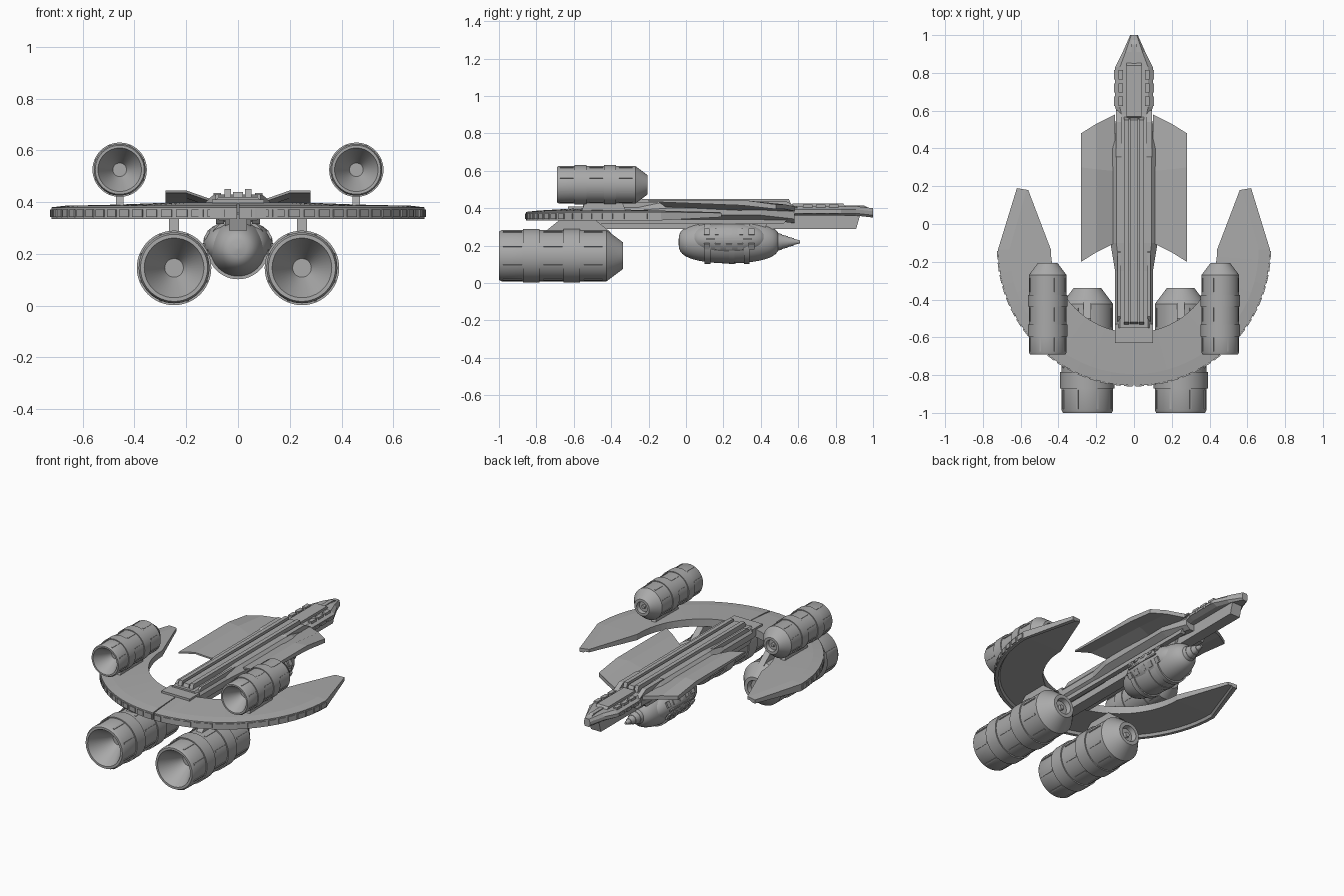
import bpy, bmesh, math
from mathutils import Matrix, Vector

default_cube = bpy.data.objects.get("Cube")
if default_cube:
    bpy.data.objects.remove(default_cube, do_unlink=True)

hull_colour = (0.4, 0.4, 0.4, 1)
grey = bpy.data.materials.new("hull_grey")
grey.use_nodes = True
grey.diffuse_color = hull_colour
grey.node_tree.nodes["Principled BSDF"].inputs["Base Color"].default_value = hull_colour


def finish(name, bm, smooth=False):
    bmesh.ops.recalc_face_normals(bm, faces=bm.faces)
    mesh = bpy.data.meshes.new(name)
    bm.to_mesh(mesh)
    bm.free()
    mesh.materials.append(grey)
    part = bpy.data.objects.new(name, mesh)
    bpy.context.collection.objects.link(part)
    if smooth:
        bpy.ops.object.select_all(action='DESELECT')
        part.select_set(True)
        bpy.context.view_layer.objects.active = part
        bpy.ops.object.shade_smooth_by_angle(angle=math.radians(28))


def loft(name, rings, smooth=False):
    """Skin closed rings of points and cap both ends."""
    bm = bmesh.new()
    rows = [[bm.verts.new(point) for point in ring] for ring in rings]
    count = len(rows[0])
    for back, front in zip(rows, rows[1:]):
        for i in range(count):
            j = (i + 1) % count
            bm.faces.new((back[i], back[j], front[j], front[i]))
    bm.faces.new(rows[0])
    bm.faces.new(reversed(rows[-1]))
    finish(name, bm, smooth)


def lathe(name, profile, center, scale=1, sides=48):
    """Turn (length, radius) pairs about a lengthwise axis."""
    x, y, z = center
    turns = [math.tau * i / sides for i in range(sides)]
    loft(name, [[(x + radius * scale * math.cos(turn), y + along * scale,
                  z + radius * scale * math.sin(turn)) for turn in turns]
                for along, radius in profile], smooth=True)


def box(name, center, size, turn=0, axis='Z'):
    bm = bmesh.new()
    placing = Matrix.Translation(center) @ Matrix.Rotation(turn, 4, axis)
    bmesh.ops.create_cube(bm, size=1, matrix=placing @ Matrix.Diagonal((*size, 1)))
    finish(name, bm)


def bar(name, x, width, back, front, root, edge, slope):
    """Lengthwise bar from height root to height edge with slanted ends."""
    outline = [(back, root), (back + slope, edge), (front - slope, edge), (front, root)]
    loft(name, [[(x + side * width / 2, y, z) for y, z in outline] for side in (-1, 1)])


def hull(name, stations, depth):
    """Eight-sided hull through (y, half width, top height) stations."""
    rings = []
    for y, width, top in stations:
        bottom = top - depth
        half = [(width * 0.7, bottom), (width, bottom + depth / 4),
                (width, top - depth / 3), (width * 0.75, top)]
        rings.append([(x, y, z) for x, z in half] + [(-x, y, z) for x, z in reversed(half)])
    loft(name, rings)


def engine(name, center, size):
    """Thruster with a hollow nozzle, two raised bands and a cone nose."""
    profile = [(1, 0), (1, 0.25), (0, 0.8), (0, 0.9), (0.1, 0.95)]
    for start in (0.9, 2.4):
        end = start + 0.6
        profile += [(start, 0.95), (start, 1), (end, 1), (end, 0.95)]
    profile += [(4, 0.95), (4.6, 0.5), (4.6, 0.35), (4.4, 0.3), (4.4, 0)]
    lathe(name, profile, center, size)
    lathe(name + "_nose_hub", [(4.3, 0.15), (4.5, 0.1)], center, size, sides=16)
    # Lengthwise strips between the bands
    for along in (0.5, 2, 3.5):
        for i in range(8):
            turn = math.tau * (i + 0.5) / 8
            offset = Vector((0.95 * math.cos(turn), along, 0.95 * math.sin(turn)))
            box(name + "_strip", Vector(center) + offset * size,
                Vector((0.05, 0.7, 0.07)) * size, -turn, 'Y')


def crescent_section(rise):
    """Radius and height pairs, outer rim first, with a hollow underside."""
    lip = base + 0.015
    return [(outer, base), (outer, 0.38), (ridge, 0.387), (inner, rise),
            (inner, lip), (outer - 0.03, lip), (outer - 0.02, base)]


# Central hull and tapering head
hull("hull", [(-0.55, 0.1, 0.42), (-0.25, 0.1, 0.42), (-0.1, 0.125, 0.43),
              (0.4, 0.125, 0.43), (0.58, 0.09, 0.41)], depth=0.09)
hull("head", [(0.55, 0.08, 0.41), (0.62, 0.1, 0.41), (0.83, 0.1, 0.41),
              (0.91, 0.06, 0.41), (1, 0.02, 0.4)], depth=0.05)
box("tail_block", (0, -0.58, 0.385), (0.2, 0.1, 0.05))
bar("head_spine", 0, 0.08, 0.55, 0.86, 0.4, 0.425, 0.02)
bar("head_crest", 0, 0.025, 0.8, 1, 0.39, 0.415, 0.05)
bar("keel", 0, 0.07, -0.62, 0.93, 0.36, 0.29, 0.02)
bar("pod_mount", 0, 0.1, 0.05, 0.45, 0.35, 0.29, 0.03)
bar("spine_ridge", 0, 0.04, -0.54, 0.57, 0.4, 0.44, 0.02)

# Crescent wing dimensions
outer, ridge, inner, base = 0.72, 0.66, 0.44, 0.335
center_y = -0.135
arc_steps = 18

for side in (1, -1):
    # Rails and raised panels along the hull
    bar("spine_rail", side * 0.04, 0.025, -0.54, 0.57, 0.4, 0.45, 0.02)
    bar("keel_rail", side * 0.07, 0.03, -0.55, 0.55, 0.35, 0.315, 0.03)
    bar("tail_strake", side * 0.08, 0.015, -0.54, -0.1, 0.39, 0.43, 0.05)
    bar("hull_strake", side * 0.08, 0.03, 0.3, 0.6, 0.4, 0.435, 0.06)
    for y in (0.65, 0.72, 0.79):
        box("head_panel", (side * 0.07, y, 0.41), (0.025, 0.05, 0.02))
        box("head_side_panel", (side * 0.1, y, 0.38), (0.01, 0.05, 0.015))

    # Raised side wing swept through three stations
    rings = []
    for root_y, tip_y, top, thick in ((-0.1, -0.2, 0.445, 0.01), (0.28, 0.3, 0.445, 0.03),
                                      (0.58, 0.48, 0.42, 0.025)):
        upper = [(0.1, root_y, 0.41), (0.2, (root_y + tip_y) / 2, top), (0.28, tip_y, top)]
        lower = [(x, y, z - thick) for x, y, z in reversed(upper)]
        rings.append([(side * x, y, z) for x, y, z in upper + lower])
    loft("side_wing", rings)

    # Crescent wing swept round a quarter turn, then drawn out to a tip
    rings = []
    for i in range(arc_steps + 1):
        turn = math.radians(89.7) * (1 - i / arc_steps)
        rings.append([(side * r * math.cos(turn), center_y - r * math.sin(turn), z)
                      for r, z in crescent_section(0.387 + 0.013 * math.sin(turn))])
    tip = []
    for r, z in crescent_section(0.387):
        reach = ((r - inner) / (outer - inner)) ** 8
        tip.append((side * (0.56 + 0.06 * reach), 0.18 + 0.01 * reach, (z + 0.37) / 2))
    loft("crescent_wing", rings + [tip])

    # Panels round the crescent rim
    for i in range(arc_steps):
        turn = math.pi / 2 * (i + 0.5) / arc_steps
        box("rim_panel", (side * outer * math.cos(turn), center_y - outer * math.sin(turn), 0.357),
            (0.01, 0.045, 0.03), -side * turn)

    # Engines on their pylons, the lower pair larger
    engine("upper_engine", (side * 0.457, -0.69, 0.525), 0.105)
    engine("lower_engine", (side * 0.247, -1, 0.146), 0.144)
    bar("upper_pylon", side * 0.457, 0.03, -0.56, -0.32, 0.38, 0.43, 0.02)
    bar("lower_pylon", side * 0.247, 0.04, -0.66, -0.5, 0.35, 0.27, -0.1)

    # Rounded fairing on the pod's flank, with a seam rail and plates
    bulge = [(-0.2 * math.cos(t), 0.085 * math.sin(t) ** 0.7)
             for t in (math.pi * i / 16 for i in range(17))]
    lathe("pod_fairing", bulge, (side * 0.05, 0.23, 0.235), sides=32)
    box("pod_rail", (side * 0.133, 0.23, 0.235), (0.01, 0.24, 0.01))
    for i in range(5):
        for turn in (-0.5, 0.5):
            box("pod_plate", (side * (0.05 + 0.08 * math.cos(turn)), 0.11 + i * 0.06,
                              0.235 + 0.08 * math.sin(turn)), (0.01, 0.03, 0.035),
                -side * turn, 'Y')

# Underslung pod with raised bands and a stepped nose
pod_center = (0, 0.23, 0.22)
shell = [(-0.27 * math.cos(t), 0.115 * math.sin(t) ** 0.6)
         for t in (math.pi * i / 24 for i in range(25))]
lathe("pod", shell, pod_center)
for along in (-0.13, 0, 0.08):
    lathe("pod_band", [(along, 0.118), (along + 0.03, 0.118)], pod_center)
for i in range(5):
    radius = 0.06 - 0.011 * i
    start = 0.22 + 0.032 * i
    lathe("pod_nose_step", [(start, radius), (start + 0.032, radius - 0.008)], pod_center, sides=24)
